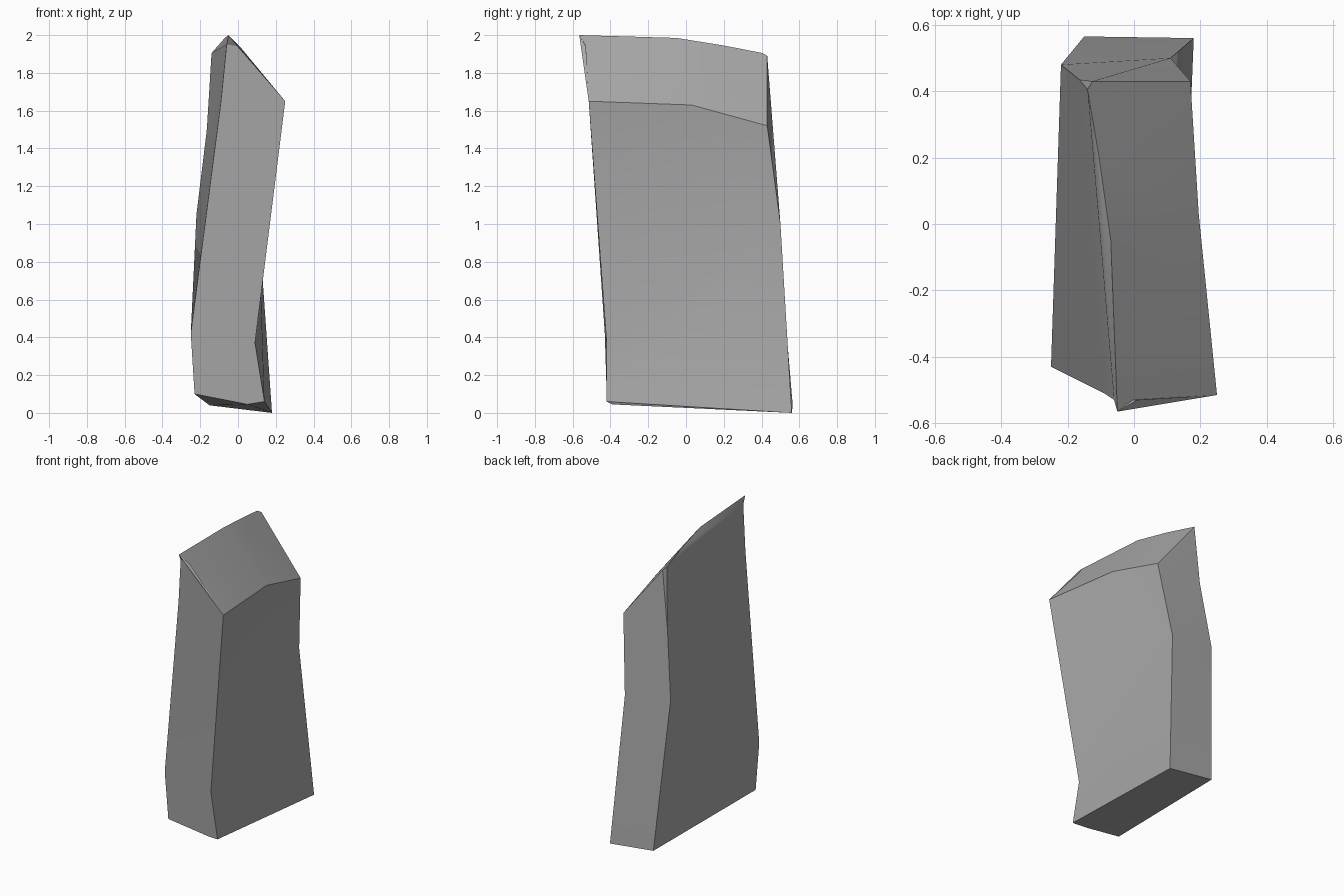
import bpy
import bmesh
import math

default_cube = bpy.data.objects.get("Cube")
if default_cube:
    bpy.data.objects.remove(default_cube, do_unlink=True)

# Plain stone colour
stone = bpy.data.materials.new("stone grey")
stone.use_nodes = True
grey = (0.4, 0.4, 0.4, 1)
stone.diffuse_color = grey
stone.node_tree.nodes["Principled BSDF"].inputs["Base Color"].default_value = grey

# Corner edges of the slab, each listed from the bottom up
corner_edges = {
    "front_left": [(-.23, -.42, .1), (-.25, -.43, .42), (-.09, -.51, 1.65), (-.06, -.53, 1.95)],
    "front_right": [(.14, -.42, .06), (.09, -.42, .37), (.25, -.515, 1.65)],
    "back_right": [(.18, .56, 0), (.11, .5, 1), (.17, .43, 1.52)],
    "back_left": [(-.15, .565, .04), (-.22, .48, 1.05), (-.165, .435, 1.5)],
}
# Crest from front tip to back
crest_line = [(-.05, -.565, 2), (-.07, -.05, 1.985), (-.105, .2, 1.945), (-.14, .405, 1.905)]

bm = bmesh.new()


def add_line(points):
    return [bm.verts.new(p) for p in points]


def add_face(*verts):
    bm.faces.new(verts)


fl, fr, br, bl = (add_line(points) for points in corner_edges.values())
crest = add_line(crest_line)
shoulder = bm.verts.new((.195, .03, 1.63))
chip_front = bm.verts.new((.01, -.53, 1.94))
chip_back = bm.verts.new((-.125, .43, 1.89))
toe = bm.verts.new((.05, -.39, .045))

# Front
add_face(fl[0], toe, fr[0], fr[1], fl[1])
add_face(fl[1], fr[1], fr[2], fl[2])
add_face(fl[2], fr[2], chip_front, fl[3])
add_face(fl[3], chip_front, crest[0])

# Right side
add_face(fr[0], br[0], br[1], fr[1])
add_face(fr[1], shoulder, fr[2])
add_face(fr[1], br[1], shoulder)
add_face(shoulder, br[1], br[2])

# Back, with the narrow chipped corner
add_face(br[0], bl[0], bl[1], br[1])
add_face(br[1], bl[1], bl[2])
add_face(br[1], bl[2], chip_back, br[2])
add_face(bl[2], crest[3], chip_back)

# Left side
add_face(bl[0], fl[0], fl[1])
add_face(bl[0], fl[1], bl[1])
add_face(bl[1], fl[1], fl[2])
add_face(bl[1], fl[2], bl[2])
add_face(bl[2], fl[2], fl[3], crest[3])
add_face(crest[3], fl[3], crest[2])
add_face(crest[2], fl[3], crest[1])
add_face(crest[1], fl[3], crest[0])

# Sloping top
add_face(chip_front, fr[2], crest[0])
add_face(crest[0], fr[2], shoulder, crest[1])
add_face(crest[1], shoulder, crest[2])
add_face(crest[2], shoulder, br[2])
add_face(crest[2], br[2], chip_back, crest[3])

# Underside
add_face(toe, bl[0], br[0], fr[0])
add_face(toe, fl[0], bl[0])

bmesh.ops.recalc_face_normals(bm, faces=bm.faces)
mesh = bpy.data.meshes.new("stone_slab")
bm.to_mesh(mesh)
bm.free()
mesh.materials.append(stone)

slab = bpy.data.objects.new("stone_slab", mesh)
bpy.context.collection.objects.link(slab)
bpy.context.view_layer.objects.active = slab
slab.select_set(True)
bpy.ops.object.shade_smooth_by_angle(angle=math.radians(30))
